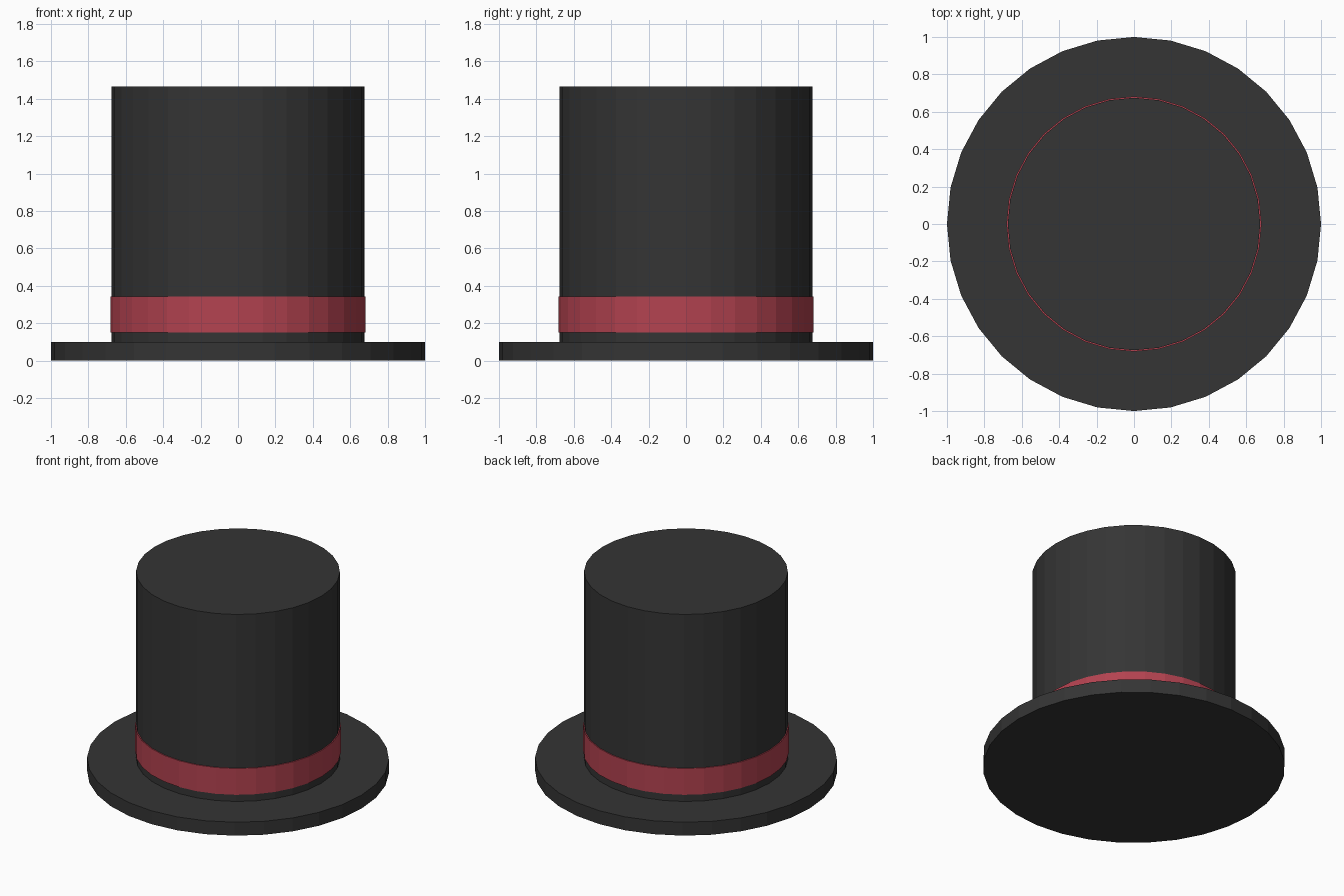
import bpy

if "Cube" in bpy.data.objects:
    bpy.data.objects.remove(bpy.data.objects["Cube"])


def material(name, color):
    mat = bpy.data.materials.new(name)
    mat.diffuse_color = color
    mat.use_nodes = True
    mat.node_tree.nodes["Principled BSDF"].inputs["Base Color"].default_value = mat.diffuse_color
    return mat


def disc(name, radius, z0, z1, mat):
    """Flat-shaded 32-sided cylinder spanning z0 to z1."""
    bpy.ops.mesh.primitive_cylinder_add(
        vertices=32, radius=radius, depth=z1 - z0, location=(0, 0, (z0 + z1) / 2))
    obj = bpy.context.object
    obj.name = name
    obj.data.materials.append(mat)
    return obj


felt = material("black_felt", (0.035, 0.035, 0.035, 1))
ribbon = material("red_ribbon", (0.45, 0.055, 0.08, 1))

# Wide flat brim
disc("brim", 1.0, 0.0, 0.098, felt)

# Tall crown standing on the brim
disc("crown", 0.675, 0.098, 1.465, felt)

# Ribbon just proud of the crown
disc("hat_band", 0.682, 0.15, 0.342, ribbon)
